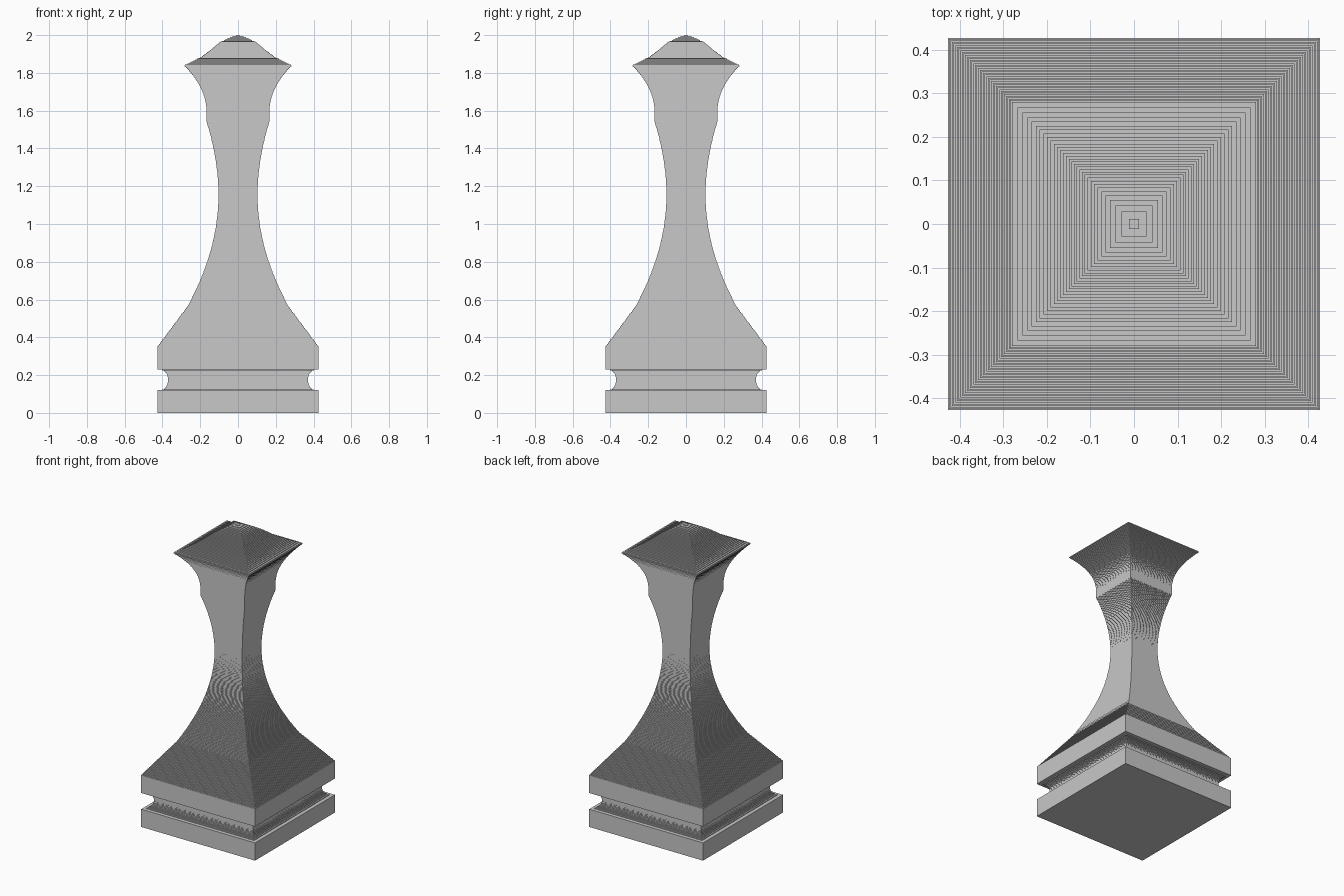
import bpy, bmesh
from math import sin, cos, pi

if "Cube" in bpy.data.objects:
    bpy.data.objects.remove(bpy.data.objects["Cube"], do_unlink=True)

stone = bpy.data.materials.new("stone_grey")
stone.use_nodes = True
colour = (0.58, 0.58, 0.58, 1)
stone.diffuse_color = colour
stone.node_tree.nodes["Principled BSDF"].inputs["Base Color"].default_value = colour

LAYER = 0.005  # thickness of one slab


def curve(a, b, c, n=16):
    """Points on a quadratic curve from a to c, pulled towards b."""
    ts = [i / n for i in range(n + 1)]
    return [tuple((1 - t) ** 2 * p + 2 * t * (1 - t) * q + t * t * r
                  for p, q, r in zip(a, b, c)) for t in ts]


def groove(x, z, depth, half, n=16):
    """Half-round channel cut into the plinth, from bottom to top."""
    return [(x - depth * sin(pi * i / n), z - half * cos(pi * i / n))
            for i in range(n + 1)]


def width_at(profile, z):
    """Half width of the profile at height z."""
    for (w0, z0), (w1, z1) in zip(profile, profile[1:]):
        if z0 <= z < z1:
            return w0 + (w1 - w0) * (z - z0) / (z1 - z0)


def stepped(profile):
    """Turn the profile into thin slabs with upright sides and level treads."""
    points = []
    for k in range(round(profile[-1][1] / LAYER)):
        w = width_at(profile, (k + 0.5) * LAYER)
        if points and abs(points[-1][0] - w) < 1e-5:
            points[-1] = (points[-1][0], (k + 1) * LAYER)
        else:
            points += [(w, k * LAYER), (w, (k + 1) * LAYER)]
    return points


def square_solid(name, profile):
    """Sweep a (half width, height) profile around a square plan."""
    bm = bmesh.new()
    rings = [[bm.verts.new((sx * w, sy * w, z))
              for sx, sy in ((-1, -1), (1, -1), (1, 1), (-1, 1))]
             for w, z in profile]
    for low, high in zip(rings, rings[1:]):
        for i in range(4):
            j = (i + 1) % 4
            bm.faces.new((low[i], low[j], high[j], high[i]))
    bm.faces.new(rings[0][::-1])
    bm.faces.new(rings[-1])
    mesh = bpy.data.meshes.new(name)
    bm.to_mesh(mesh)
    bm.free()
    mesh.materials.append(stone)
    ob = bpy.data.objects.new(name, mesh)
    bpy.context.collection.objects.link(ob)


# Plinth with channel, sloped shoulder
base = [(0.427, 0), (0.427, 0.12)] + groove(0.415, 0.175, 0.045, 0.055)
base += [(0.427, 0.23), (0.427, 0.35)]
# Waisted shaft
shaft = curve((0.27, 0.56), (0.103, 0.86), (0.103, 1.16))
shaft += curve((0.103, 1.16), (0.106, 1.35), (0.166, 1.54))[1:]
# Flared head
head = curve((0.166, 1.6), (0.172, 1.73), (0.287, 1.84))
# Domed roof
roof = curve((0.287, 1.84), (0.215, 1.865), (0.14, 1.925))[1:]
roof += curve((0.14, 1.925), (0.075, 1.985), (0, 2.0))[1:]

square_solid("square_pillar", stepped(base + shaft + head + roof))
